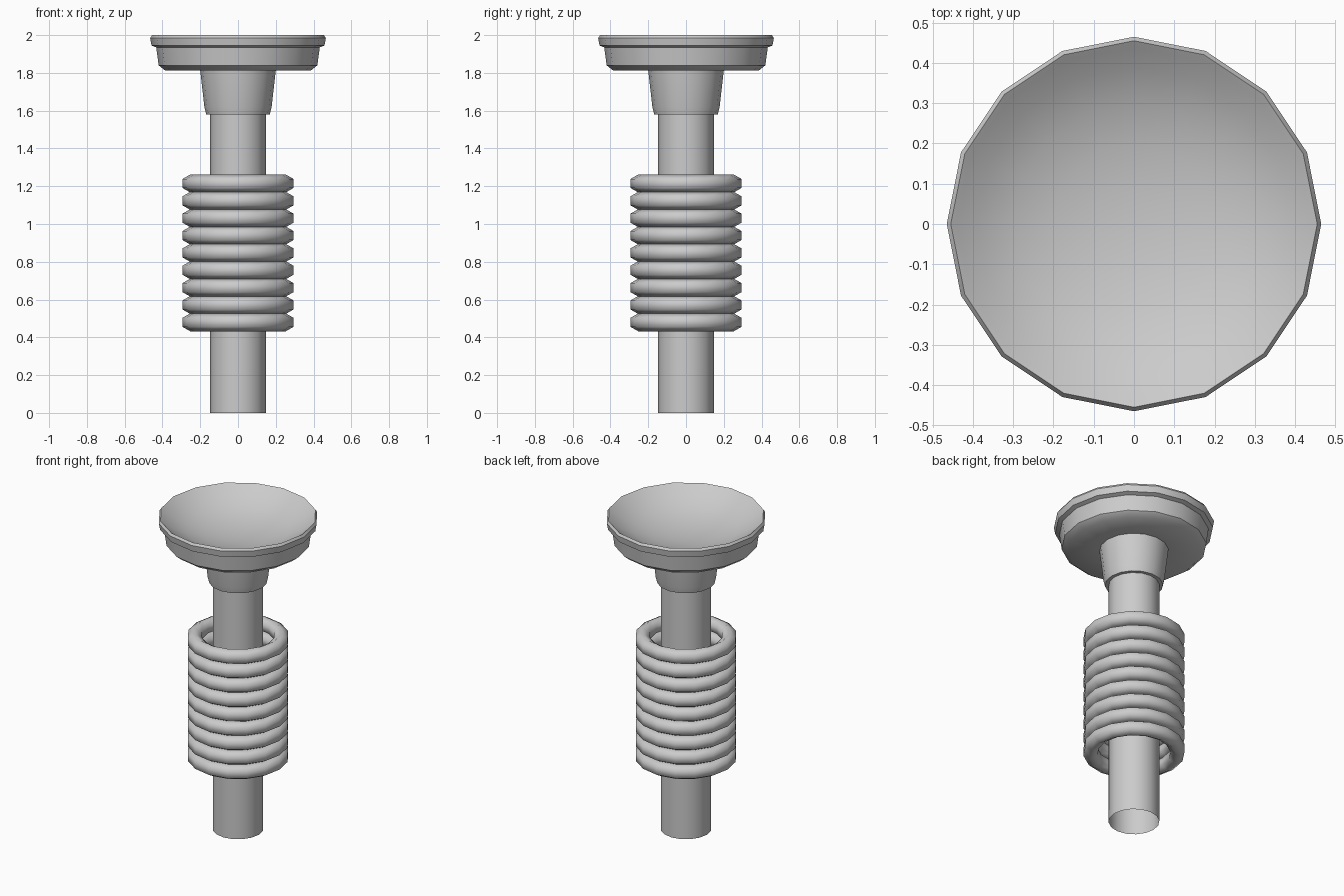
import bpy, bmesh, math

if "Cube" in bpy.data.objects:
    bpy.data.objects.remove(bpy.data.objects["Cube"])

SIDES = 16

def lathe(name, profile, closed=False, z_offsets=(0,), angle=40):
    """Spin a radius/height profile around z, once per height offset."""
    bm = bmesh.new()
    for dz in z_offsets:
        rows = []
        for r, z in profile:
            if r < 1e-6:
                rows.append([bm.verts.new((0, 0, z + dz))] * SIDES)
            else:
                rows.append([bm.verts.new((r * math.cos(2 * math.pi * i / SIDES),
                                           r * math.sin(2 * math.pi * i / SIDES), z + dz))
                             for i in range(SIDES)])
        pairs = list(zip(rows, rows[1:]))
        if closed:
            pairs.append((rows[-1], rows[0]))
        for a, b in pairs:
            for i in range(SIDES):
                j = (i + 1) % SIDES
                quad = list(dict.fromkeys((a[i], a[j], b[j], b[i])))
                bm.faces.new(quad)
    mesh = bpy.data.meshes.new(name)
    bm.to_mesh(mesh)
    bm.free()
    ob = bpy.data.objects.new(name, mesh)
    bpy.context.collection.objects.link(ob)
    bpy.ops.object.select_all(action='DESELECT')
    ob.select_set(True)
    bpy.context.view_layer.objects.active = ob
    bpy.ops.object.shade_smooth_by_angle(angle=math.radians(angle))
    return ob

# Open tube shaft, flared collar and dished head in one profile
lathe("plunger_stem_and_head", [
    (0.147, 0.0), (0.147, 1.58), (0.168, 1.58), (0.178, 1.62), (0.2, 1.812),
    (0.385, 1.812), (0.42, 1.84), (0.433, 1.935), (0.458, 1.945),
    (0.465, 1.985), (0.455, 2.0), (0.44, 1.99),
    (0.39, 1.955), (0.3, 1.912), (0.2, 1.885), (0.1, 1.871), (0.0, 1.867)])

# Stack of nine hexagonal-section spring coils
R, r, count = 0.253, 0.0475, 9
section = [(R + r * math.cos(math.radians(60 * k - 30)),
            r * math.sin(math.radians(60 * k - 30))) for k in range(6)]
pitch = (1.262 - 0.432 - 2 * r) / (count - 1)
lathe("spring_coils", section, closed=True, angle=65,
      z_offsets=[0.432 + r + pitch * i for i in range(count)])
